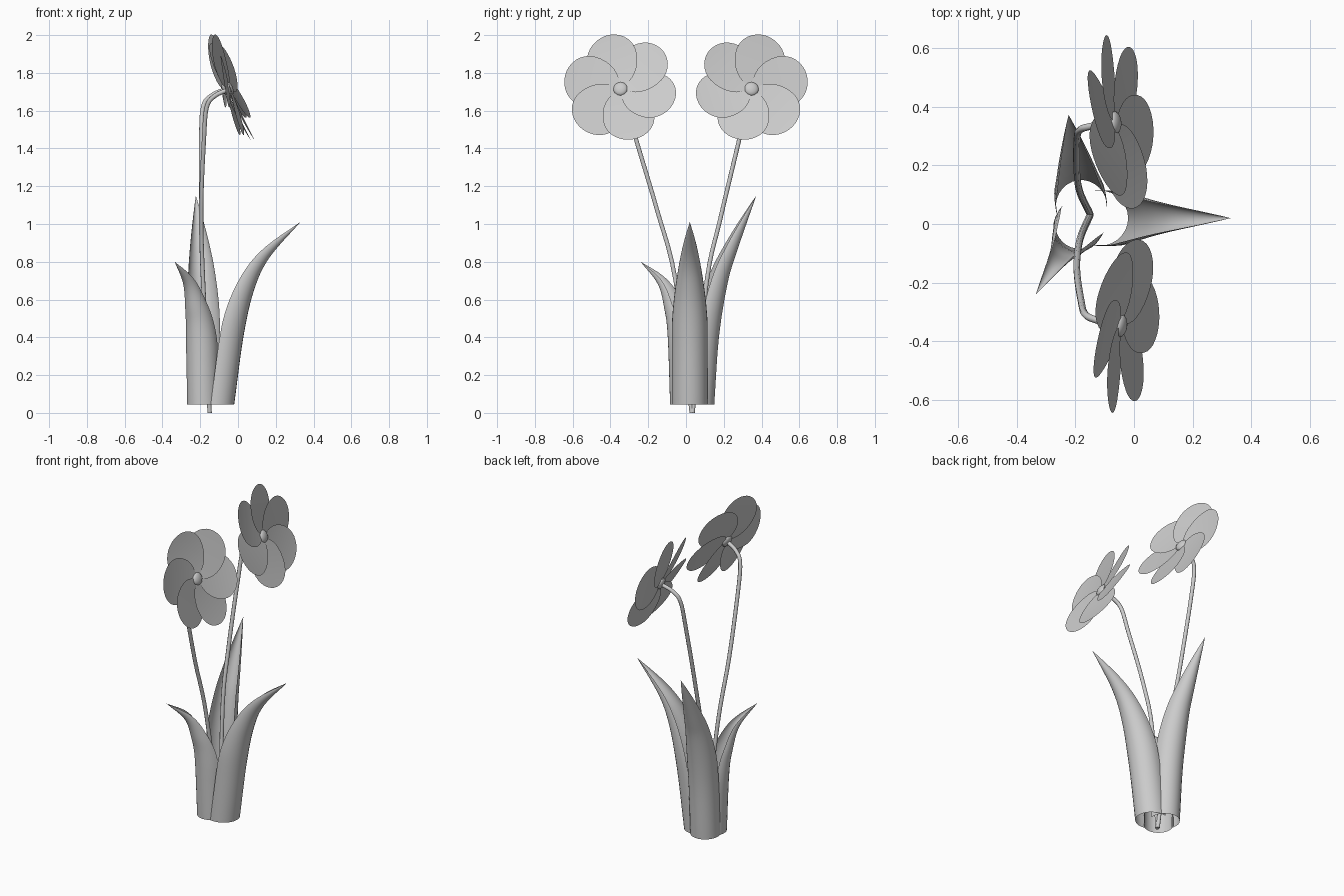
import bpy, bmesh, math
from mathutils import Vector, Matrix

if "Cube" in bpy.data.objects:
    bpy.data.objects.remove(bpy.data.objects["Cube"])


def finish(name, bm):
    bmesh.ops.remove_doubles(bm, verts=bm.verts, dist=1e-5)
    mesh = bpy.data.meshes.new(name)
    bm.to_mesh(mesh)
    bm.free()
    for p in mesh.polygons:
        p.use_smooth = True
    ob = bpy.data.objects.new(name, mesh)
    bpy.context.collection.objects.link(ob)
    return ob


def skin(bm, rows):
    """Join rows of points into a sheet of quads."""
    grid = [[bm.verts.new(p) for p in row] for row in rows]
    for a, b in zip(grid, grid[1:]):
        for i in range(len(a) - 1):
            bm.faces.new((a[i], a[i + 1], b[i + 1], b[i]))


def spline(pts, steps):
    """Catmull-Rom curve through the points."""
    p = [Vector(q) for q in pts]
    p = [2 * p[0] - p[1]] + p + [2 * p[-1] - p[-2]]
    out = []
    for i in range(1, len(p) - 2):
        a, b, c, d = p[i - 1:i + 3]
        for k in range(steps):
            t = k / steps
            out.append(0.5 * (2 * b + (c - a) * t + (2 * a - 5 * b + 4 * c - d) * t * t
                              + (3 * b - a - 3 * c + d) * t ** 3))
    return out + [p[-2]]


# Leaves: gutter-shaped blades following an outward bending ridge (distance, height)
def leaf(name, centre, angle, radius, ridge):
    path = spline(ridge, 6)
    out = Vector((math.cos(angle), math.sin(angle), 0))
    side = Vector((-out.y, out.x, 0))
    rows = []
    for i, q in enumerate(path):
        tan = (path[min(i + 1, len(path) - 1)] - path[max(i - 1, 0)]).normalized()
        if i == 0:
            tan = Vector((0, 1))
        inward = -out * tan.y + Vector((0, 0, tan.x))
        t = (q.y - path[0].y) / (path[-1].y - path[0].y)
        w = radius * (1 - max(0, (t - 0.4) / 0.6) ** 1.6)
        base = Vector((centre[0], centre[1], q.y)) + out * q.x
        rows.append([base + side * w * math.sin(a) + inward * w * 1.05 * (1 - math.cos(a))
                     for a in (math.radians(-104 + 13 * k) for k in range(17))])
    bm = bmesh.new()
    skin(bm, rows)
    finish(name, bm)


leaf("leaf_right", (-0.115, 0.02), 0, 0.095,
     [(0.095, 0.045), (0.145, 0.41), (0.2, 0.65), (0.28, 0.82), (0.445, 1.01)])
leaf("leaf_back", (-0.18, 0.065), math.radians(98), 0.088,
     [(0.085, 0.045), (0.11, 0.4), (0.155, 0.68), (0.205, 0.85), (0.31, 1.15)])
leaf("leaf_front", (-0.185, 0), math.radians(238), 0.085,
     [(0.085, 0.045), (0.1, 0.4), (0.125, 0.55), (0.17, 0.68), (0.283, 0.8)])


# Stems: thin round tubes bending over to the flower
def stem(name, pts):
    cu = bpy.data.curves.new(name, 'CURVE')
    cu.dimensions = '3D'
    cu.bevel_depth = 0.012
    cu.bevel_resolution = 2
    cu.use_fill_caps = True
    path = spline(pts, 5)
    sp = cu.splines.new('POLY')
    sp.points.add(len(path) - 1)
    for point, q in zip(sp.points, path):
        point.co = (*q, 1)
    sp.use_smooth = True
    ob = bpy.data.objects.new(name, cu)
    bpy.context.collection.objects.link(ob)


stem("stem_front", [(-0.15, 0.03, 0), (-0.185, -0.055, 0.7), (-0.195, -0.155, 1.08),
                    (-0.18, -0.265, 1.45), (-0.165, -0.31, 1.62), (-0.12, -0.33, 1.68),
                    (-0.05, -0.345, 1.712)])
stem("stem_back", [(-0.15, 0.035, 0), (-0.185, 0.11, 0.7), (-0.195, 0.18, 1.02),
                   (-0.195, 0.28, 1.44), (-0.185, 0.32, 1.62), (-0.14, 0.335, 1.68),
                   (-0.07, 0.35, 1.712)])


# Flowers: six twisted overlapping petals around a small button
def flower(name, centre, s):
    n = Vector((1, 0.11 * s, 0.36)).normalized()
    x = (Vector((0, 1, 0)) - n * n.y).normalized()
    y = n.cross(x)
    m = Matrix((x, y, n)).transposed().to_4x4()
    m.translation = centre
    bm = bmesh.new()
    for k in range(6):
        a = math.radians(-15 + 60 * k)
        u = Vector((-s * math.cos(a), math.sin(a), 0))
        v = Vector((-u.y, u.x, 0))
        rows = []
        for i in range(17):
            c = -math.cos(math.pi * i / 16)
            r = 0.175 + c * (0.128 if c > 0 else 0.165)
            w = 0.135 * math.sqrt(max(0, 1 - c * c))
            rows.append([u * r + v * w * f + Vector((0, 0, 0.25 * r * r + s * 0.17 * w * f))
                         for f in (-1, -0.67, -0.33, 0, 0.33, 0.67, 1)])
        skin(bm, rows)
    finish(name + "_petals", bm).matrix_world = m
    bm = bmesh.new()
    bmesh.ops.create_uvsphere(bm, u_segments=20, v_segments=10, radius=0.038,
                              matrix=Matrix.Diagonal((1, 1, 0.5, 1)))
    finish(name + "_button", bm).matrix_world = m


flower("front_flower", (-0.045, -0.347, 1.715), -1)
flower("back_flower", (-0.065, 0.347, 1.715), 1)
